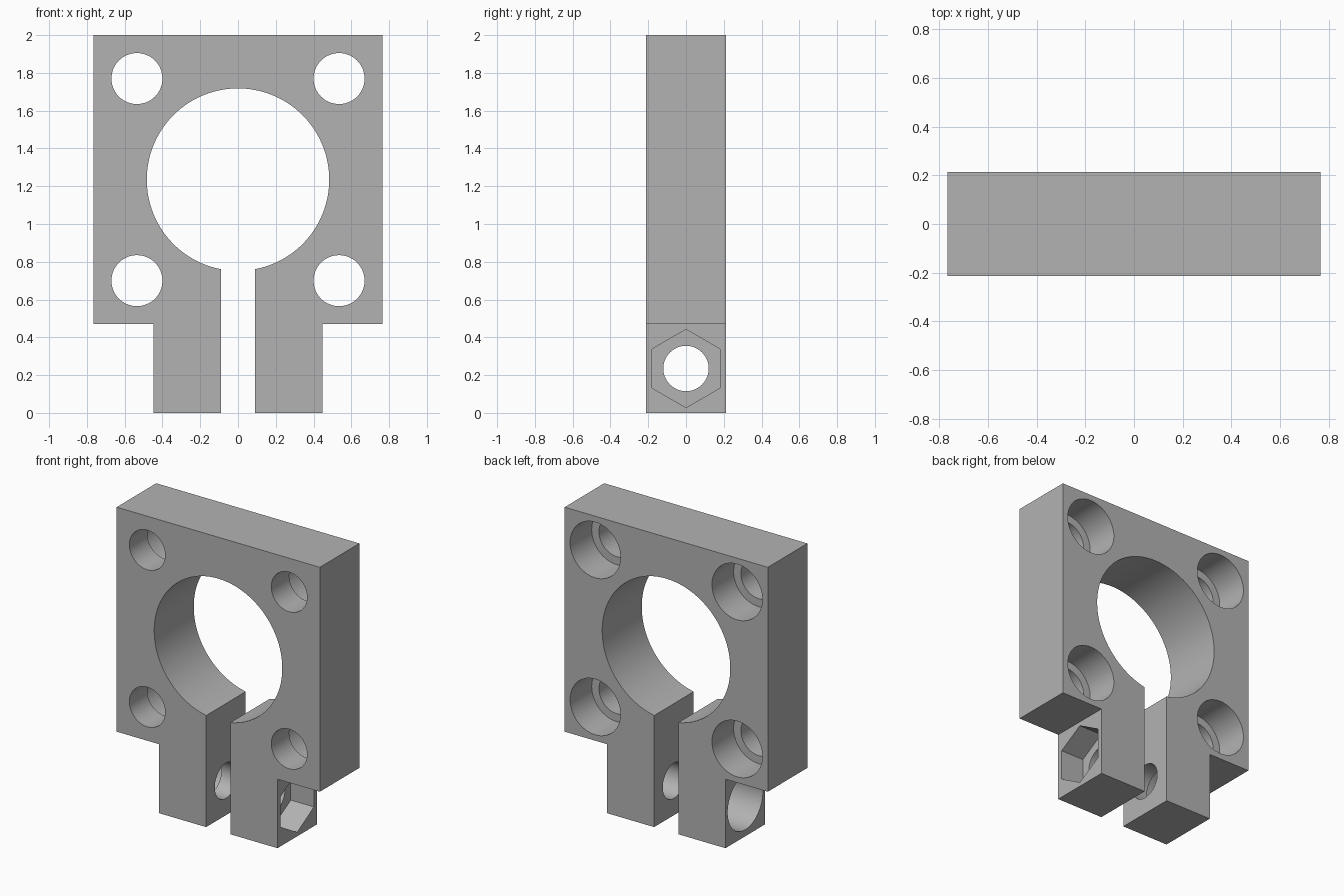
import bpy, bmesh
from math import sin, cos, asin, pi, radians

if "Cube" in bpy.data.objects:
    bpy.data.objects.remove(bpy.data.objects["Cube"], do_unlink=True)

W, ARM, GAP = 0.766, 0.447, 0.091      # half widths of plate, clamp arms, slot
D, LEDGE = 0.213, 0.47                 # half thickness, plate underside
BORE_R, BORE_Z = 0.483, 1.235          # main bore
BOLT_Z = 0.235                         # clamp bolt height

grey = bpy.data.materials.new("grey")
grey.use_nodes = True
grey.diffuse_color = (0.45, 0.45, 0.45, 1)
grey.node_tree.nodes["Principled BSDF"].inputs["Base Color"].default_value = (0.45, 0.45, 0.45, 1)


def prism(name, outline, axis, a, b):
    """Extrude a 2D outline from a to b along the x or y axis."""
    place = (lambda u, v: (a, u, v)) if axis == "x" else (lambda u, v: (u, a, v))
    bm = bmesh.new()
    face = bm.faces.new([bm.verts.new(place(u, v)) for u, v in outline])
    ext = bmesh.ops.extrude_face_region(bm, geom=[face])
    moved = [e for e in ext["geom"] if isinstance(e, bmesh.types.BMVert)]
    bmesh.ops.translate(bm, verts=moved, vec=(b - a, 0, 0) if axis == "x" else (0, b - a, 0))
    bmesh.ops.recalc_face_normals(bm, faces=bm.faces)
    mesh = bpy.data.meshes.new(name)
    bm.to_mesh(mesh)
    bm.free()
    mesh.materials.append(grey)
    obj = bpy.data.objects.new(name, mesh)
    bpy.context.collection.objects.link(obj)
    return obj


def ring(u, v, r, n=64):
    return [(u + r * sin(2 * pi * i / n), v + r * cos(2 * pi * i / n)) for i in range(n)]


def cut(body, outline, axis, a, b):
    cutter = prism("cutter", outline, axis, a, b)
    cutter.hide_render = True
    mod = body.modifiers.new("cut", "BOOLEAN")
    mod.operation, mod.solver, mod.object = "DIFFERENCE", "EXACT", cutter
    bpy.ops.object.modifier_apply(modifier=mod.name)
    bpy.data.objects.remove(cutter, do_unlink=True)


# Plate with split main bore and two clamp arms
half = asin(GAP / BORE_R)
steps = 96
angles = [half + (2 * pi - 2 * half) * i / steps for i in range(steps + 1)]
bore = [(BORE_R * sin(t), BORE_Z - BORE_R * cos(t)) for t in angles]
right_side = [(GAP, 0), (ARM, 0), (ARM, LEDGE), (W, LEDGE), (W, 2)]
left_side = [(-x, z) for x, z in reversed(right_side)]
clamp = prism("clamp_plate", right_side + left_side + bore[::-1], "y", -D, D)
bpy.context.view_layer.objects.active = clamp
clamp.select_set(True)

# Four mounting holes, counterbored from the back
for x in (-0.535, 0.535):
    for z in (0.70, 1.77):
        cut(clamp, ring(x, z, 0.135), "y", -0.5, 0.5)
        cut(clamp, ring(x, z, 0.19), "y", -0.02, 0.5)

# Clamp bolt hole with round head recess and hexagonal nut pocket
cut(clamp, ring(0, BOLT_Z, 0.12), "x", -0.7, 0.7)
cut(clamp, ring(0, BOLT_Z, 0.19), "x", -0.7, -ARM + 0.24)
cut(clamp, ring(0, BOLT_Z, 0.207, 6), "x", ARM - 0.175, 0.7)

bpy.ops.object.shade_smooth_by_angle(angle=radians(30))
